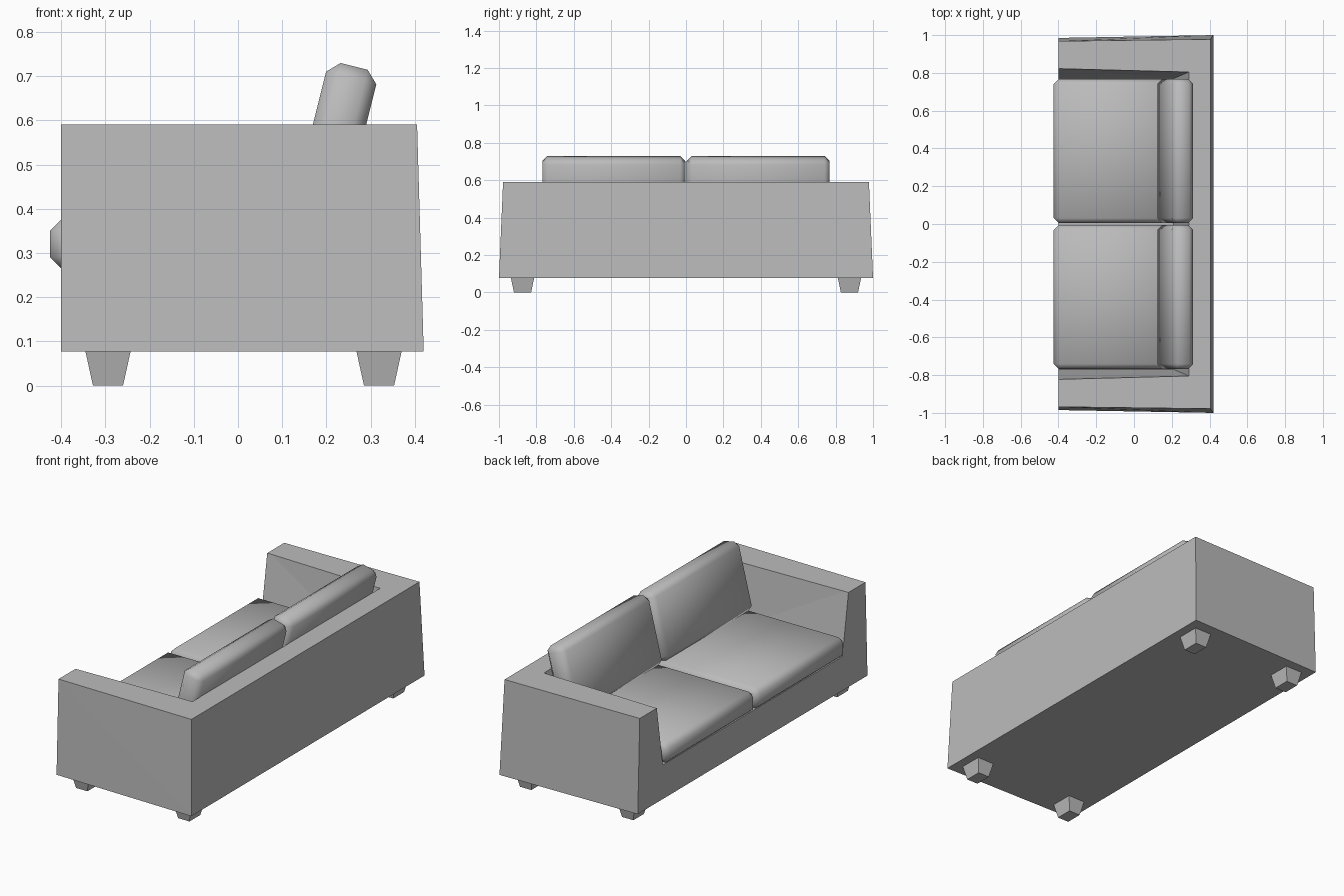
import bpy
import bmesh
import math

cube = bpy.data.objects.get("Cube")
if cube:
    bpy.data.objects.remove(cube, do_unlink=True)

fabric = bpy.data.materials.new("grey_fabric")
fabric.use_nodes = True
grey = (0.5, 0.5, 0.5, 1)
fabric.diffuse_color = grey
fabric.node_tree.nodes["Principled BSDF"].inputs["Base Color"].default_value = grey


def add_object(name, bm):
    bmesh.ops.recalc_face_normals(bm, faces=bm.faces)
    mesh = bpy.data.meshes.new(name)
    bm.to_mesh(mesh)
    bm.free()
    mesh.materials.append(fabric)
    obj = bpy.data.objects.new(name, mesh)
    bpy.context.collection.objects.link(obj)
    return obj


def select_only(obj):
    bpy.ops.object.select_all(action="DESELECT")
    obj.select_set(True)
    bpy.context.view_layer.objects.active = obj


def tapered_block(name, bottom, top, y=0):
    """Each end is (x front, x back, half width front, half width back, z)."""
    bm = bmesh.new()
    for x0, x1, w0, w1, z in (bottom, top):
        for px, py in ((x0, -w0), (x1, -w1), (x1, w1), (x0, w0)):
            bm.verts.new((px, y + py, z))
    bmesh.ops.convex_hull(bm, input=bm.verts)
    bmesh.ops.dissolve_limit(bm, angle_limit=0.01, verts=bm.verts, edges=bm.edges)
    return add_object(name, bm)


def cushion(name, size, location, tilt=0):
    bm = bmesh.new()
    bmesh.ops.create_cube(bm, size=1)
    bmesh.ops.scale(bm, vec=size, verts=bm.verts)
    bmesh.ops.bevel(bm, geom=bm.edges[:], offset=0.027, segments=1, affect="EDGES")
    obj = add_object(name, bm)
    obj.location = location
    obj.rotation_euler.y = tilt
    select_only(obj)
    bpy.ops.object.shade_smooth()
    return obj


# Frame: tapered body with the seat recess cut out, open at the front
frame = tapered_block("sofa_frame", (-0.4, 0.42, 0.985, 1.0, 0.077),
                      (-0.4, 0.405, 0.968, 0.978, 0.59))
cutter = tapered_block("recess_cutter", (-0.5, 0.21, 0.77, 0.77, 0.262),
                       (-0.5, 0.307, 0.833, 0.812, 0.66))
cutter.hide_render = True
cut = frame.modifiers.new("recess", "BOOLEAN")
cut.operation = "DIFFERENCE"
cut.solver = "EXACT"
cut.object = cutter
select_only(frame)
bpy.ops.object.modifier_apply(modifier=cut.name)
bpy.data.objects.remove(cutter, do_unlink=True)

# Cushions: one seat and one tilted back per side
tilt = math.radians(14)
u, v = 0.08, 0.582   # back cushion centre along its own axes
back_x = u * math.cos(tilt) + v * math.sin(tilt)
back_z = v * math.cos(tilt) - u * math.sin(tilt)
for label, side in (("left", 1), ("right", -1)):
    y = side * 0.386
    cushion(f"seat_cushion_{label}", (0.635, 0.764, 0.114), (-0.1075, y, 0.32))
    cushion(f"back_cushion_{label}", (0.117, 0.764, 0.364), (back_x, y, back_z), tilt)

# Legs: four short tapered feet
for end, x in (("front", -0.294), ("rear", 0.319)):
    for label, side in (("left", 1), ("right", -1)):
        tapered_block(f"{end}_leg_{label}", (x - 0.034, x + 0.034, 0.046, 0.046, 0),
                      (x - 0.051, x + 0.051, 0.062, 0.062, 0.077), side * 0.874)
